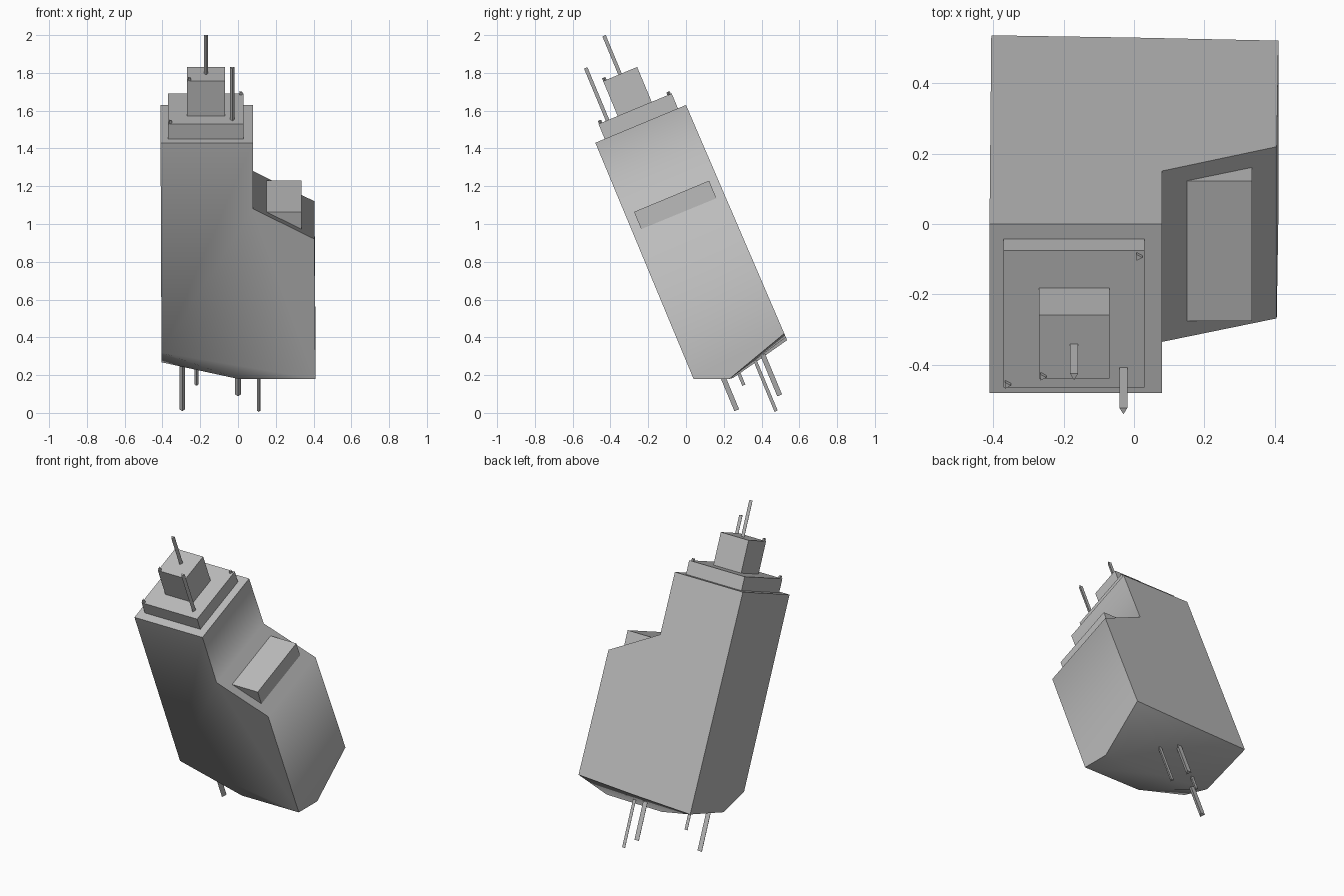
import bpy, bmesh, math
from mathutils import Matrix

cube = bpy.data.objects.get("Cube")
if cube:
    bpy.data.objects.remove(cube, do_unlink=True)

# The whole tower leans forward; parts are made upright and then tilted
TILT = Matrix.Rotation(math.radians(22.6), 4, 'X')

grey = bpy.data.materials.new("plain grey")
grey.use_nodes = True
colour = (0.5, 0.5, 0.5, 1)
grey.diffuse_color = colour
grey.node_tree.nodes["Principled BSDF"].inputs["Base Color"].default_value = colour


def finish(name, bm):
    bmesh.ops.recalc_face_normals(bm, faces=bm.faces)
    mesh = bpy.data.meshes.new(name)
    bm.to_mesh(mesh)
    bm.free()
    mesh.materials.append(grey)
    obj = bpy.data.objects.new(name, mesh)
    bpy.context.collection.objects.link(obj)
    return obj


def box(name, x, y, z):
    bm = bmesh.new()
    bmesh.ops.create_cube(bm, size=1)
    for v in bm.verts:
        v.co = [r[0] if c < 0 else r[1] for c, r in zip(v.co, (x, y, z))]
    bm.transform(TILT)
    return finish(name, bm)


def rod(name, x, y, z0, z1, radius, turn=-90):
    # Three-sided rod, one corner pointing forward by default
    bm = bmesh.new()
    ring = []
    for z in (z0, z1):
        angles = [math.radians(turn + 120 * i) for i in range(3)]
        ring.append([bm.verts.new((x + radius * math.cos(a),
                                   y + radius * math.sin(a), z)) for a in angles])
    low, high = ring
    bm.faces.new(low)
    bm.faces.new(high)
    for i in range(3):
        j = (i + 1) % 3
        bm.faces.new((low[i], low[j], high[j], high[i]))
    bm.transform(TILT)
    return finish(name, bm)


# Main body: stepped front and back outlines joined, with a rounded underside
bm = bmesh.new()
front_outline = [(-.41, 1.43), (.08, 1.43), (.08, 1.08), (.405, .92),
                 (.41, .18), (0, .18), (-.405, .32)]
back_outline = [(-.41, 1.63), (.08, 1.63), (.08, 1.28), (.405, 1.12),
                (.41, .42), (0, .40), (-.405, .385)]
front = [bm.verts.new((x, .04 - (z - .18) * .416, z)) for x, z in front_outline]
back = [bm.verts.new((x, (1.63 - z) * .43, z)) for x, z in back_outline]
middle = [bm.verts.new(p) for p in ((.41, .23, .18), (0, .25, .185), (-.405, .19, .268))]
bm.faces.new(front)
bm.faces.new(back)
for i in range(3):
    bm.faces.new((front[i], front[i + 1], back[i + 1], back[i]))
bm.faces.new((front[3], front[4], middle[0], back[4], back[3]))
bm.faces.new((front[0], back[0], back[6], middle[2], front[6]))
for i in range(2):
    bm.faces.new((front[i + 4], front[i + 5], middle[i + 1], middle[i]))
    bm.faces.new((middle[i], middle[i + 1], back[i + 5], back[i + 4]))
body = finish("tower_body", bm)
bpy.ops.object.select_all(action='DESELECT')
body.select_set(True)
bpy.context.view_layer.objects.active = body
bpy.ops.object.shade_smooth_by_angle(angle=math.radians(65))

# Stacked roof blocks and the block on the lower ledge
box("roof_slab", (-.37, .03), (.16, .58), (1.49, 1.59))
box("roof_block", (-.27, -.07), (.27, .465), (1.58, 1.79))
box("ledge_block", (.15, .335), (.155, .585), (.94, 1.088))

# Roof antennas
rod("tall_antenna", -.17, .37, 1.77, 2.01, .013)
rod("short_antenna", -.03, .215, 1.57, 1.89, .013)

# Small corner studs on the roof blocks
for i, (x, y, z) in enumerate([(-.36, .172, 1.59), (.013, .565, 1.59), (-.26, .28, 1.79)]):
    rod(f"corner_stud_{i + 1}", x, y, z - .01, z + .016, .011, 0)

# Rods hanging below the body
for i, (x, y, end, radius) in enumerate([(-.295, .258, -.09, .018), (-.22, .342, .018, .012),
                                         (.11, .447, -.175, .012), (0, .498, -.105, .018)]):
    rod(f"hanging_rod_{i + 1}", x, y, end, .22, radius)
